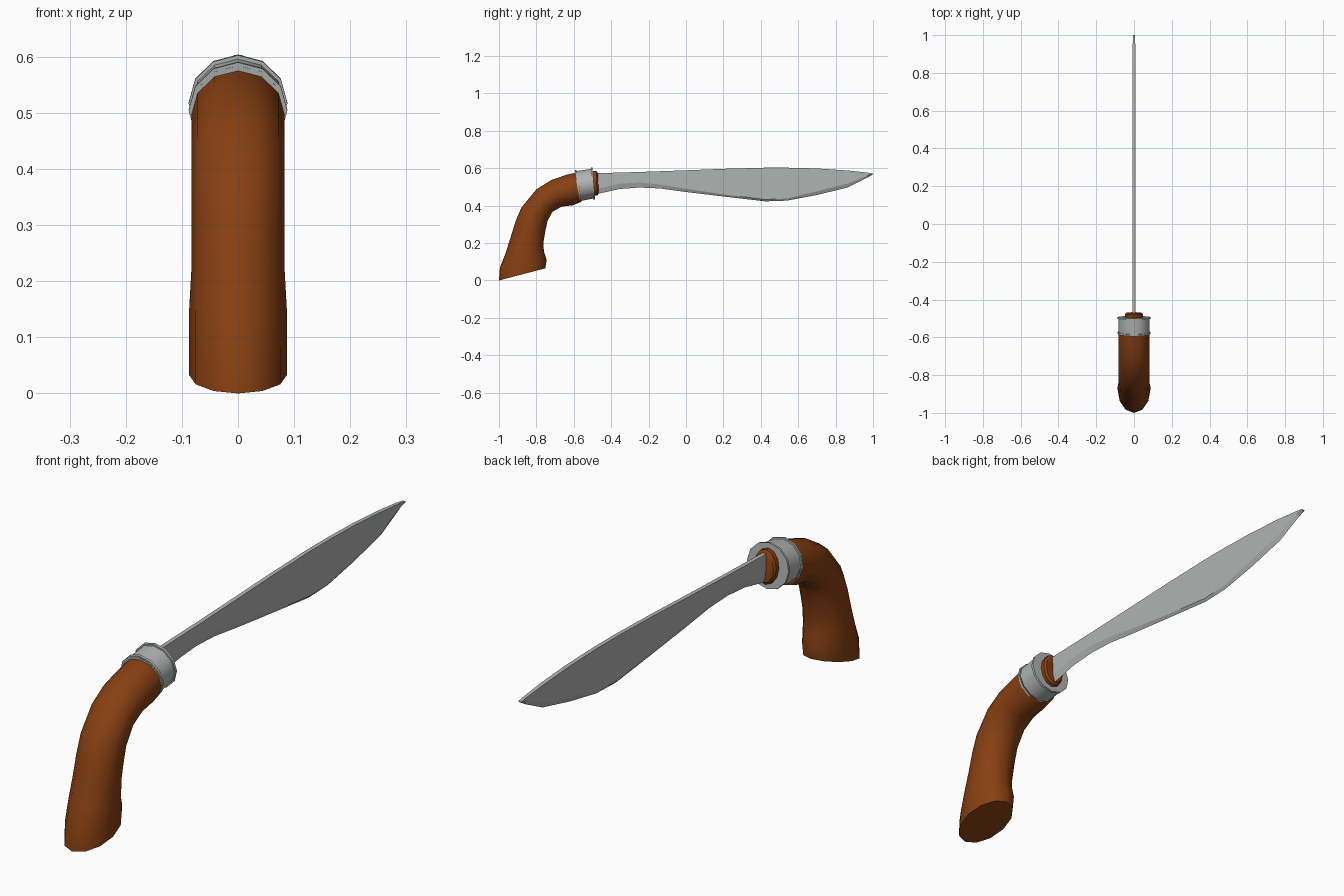
import bpy, math
from mathutils import Vector

cube = bpy.data.objects.get("Cube")
if cube:
    bpy.data.objects.remove(cube)


def material(name, colour, roughness):
    m = bpy.data.materials.new(name)
    m.use_nodes = True
    m.diffuse_color = colour
    shader = next(n for n in m.node_tree.nodes if n.type == 'BSDF_PRINCIPLED')
    shader.inputs["Base Color"].default_value = colour
    shader.inputs["Roughness"].default_value = roughness
    return m


wood = material("brown wood", (0.24, 0.05, 0.006, 1), 0.6)
steel = material("grey steel", (0.44, 0.45, 0.45, 1), 0.4)


def build(name, verts, faces, mat, angle):
    mesh = bpy.data.meshes.new(name)
    mesh.from_pydata(verts, [], faces)
    mesh.materials.append(mat)
    ob = bpy.data.objects.new(name, mesh)
    bpy.context.collection.objects.link(ob)
    bpy.ops.object.select_all(action='DESELECT')
    ob.select_set(True)
    bpy.context.view_layer.objects.active = ob
    bpy.ops.object.mode_set(mode='EDIT')
    bpy.ops.mesh.select_all(action='SELECT')
    bpy.ops.mesh.normals_make_consistent(inside=False)
    bpy.ops.object.mode_set(mode='OBJECT')
    bpy.ops.object.shade_smooth_by_angle(angle=math.radians(angle))
    return ob


def loft(name, rings, mat, angle=40, sides=12):
    """Tube through elliptical rings: outer (y, z), inner (y, z), half width."""
    verts, faces = [], []
    for oy, oz, iy, iz, width in rings:
        outer, inner = Vector((0, oy, oz)), Vector((0, iy, iz))
        centre, arm = (outer + inner) / 2, (outer - inner) / 2
        for k in range(sides):
            a = math.tau * k / sides
            verts.append(centre + arm * math.cos(a) + Vector((width * math.sin(a), 0, 0)))
    for r in range(len(rings) - 1):
        for k in range(sides):
            n = (k + 1) % sides
            faces.append((r * sides + k, r * sides + n,
                          (r + 1) * sides + n, (r + 1) * sides + k))
    faces.append(tuple(range(sides)))
    faces.append(tuple(range(len(verts) - sides, len(verts))))
    return build(name, verts, faces, mat, angle)


# Bent wooden grip with a swollen, slanted butt
loft("grip", [
    (-1.0, 0.0, -0.752, 0.065, 0.087),
    (-0.995, 0.07, -0.745, 0.11, 0.087),
    (-0.965, 0.145, -0.760, 0.155, 0.087),
    (-0.935, 0.24, -0.762, 0.205, 0.083),
    (-0.91, 0.32, -0.753, 0.26, 0.083),
    (-0.88, 0.39, -0.74, 0.32, 0.083),
    (-0.80, 0.487, -0.713, 0.368, 0.083),
    (-0.72, 0.537, -0.665, 0.395, 0.083),
    (-0.64, 0.565, -0.605, 0.402, 0.083),
    (-0.58, 0.578, -0.56, 0.42, 0.083),
], wood, 50)

# Metal collar: a band between two raised rims
def along(t, grow, width):
    """Collar ring at fraction t of its length."""
    return (-0.595 + 0.095 * t, 0.584 + 0.013 * t + grow,
            -0.568 + 0.082 * t, 0.424 + 0.016 * t - grow, width)

loft("collar_band", [along(0, 0, 0.083), along(0.95, 0, 0.083)], steel)
loft("collar_front_rim", [along(0, 0.006, 0.088), along(0.1, 0.006, 0.088)], steel)
loft("collar_back_rim", [along(0.9, 0.007, 0.088), along(1, 0.007, 0.088)], steel)

# Wooden plug that seats the blade
loft("blade_plug", [(-0.53, 0.582, -0.53, 0.452, 0.047),
                    (-0.48, 0.586, -0.475, 0.454, 0.047),
                    (-0.472, 0.576, -0.467, 0.464, 0.04)], wood)

# Blade stations: y, spine z, bevel line z, cutting edge z
stations = [
    (-0.50, 0.573, 0.485, 0.457),
    (-0.355, 0.577, 0.517, 0.489),
    (-0.25, 0.580, 0.524, 0.497),
    (-0.14, 0.584, 0.513, 0.492),
    (0.0, 0.589, 0.490, 0.473),
    (0.20, 0.597, 0.460, 0.449),
    (0.425, 0.603, 0.433, 0.423),
    (0.54, 0.603, 0.438, 0.427),
    (0.70, 0.599, 0.477, 0.457),
    (0.864, 0.588, 0.518, 0.497),
    (0.97, 0.577, 0.561, 0.55),
    (1.0, 0.572, 0.570, 0.568),
]
verts, faces, half = [], [], 0.008
for y, spine, bevel, edge in stations:
    t = half * (1 if y < 0.9 else 0.8)
    verts += [(-t, y, spine), (t, y, spine), (t, y, bevel),
              (0, y, edge), (-t, y, bevel)]
for s in range(len(stations) - 1):
    for k in range(5):
        n = (k + 1) % 5
        faces.append((s * 5 + k, s * 5 + n, s * 5 + 5 + n, s * 5 + 5 + k))
faces += [tuple(range(5)), tuple(range(len(verts) - 5, len(verts)))]
build("blade", verts, faces, steel, 15)
